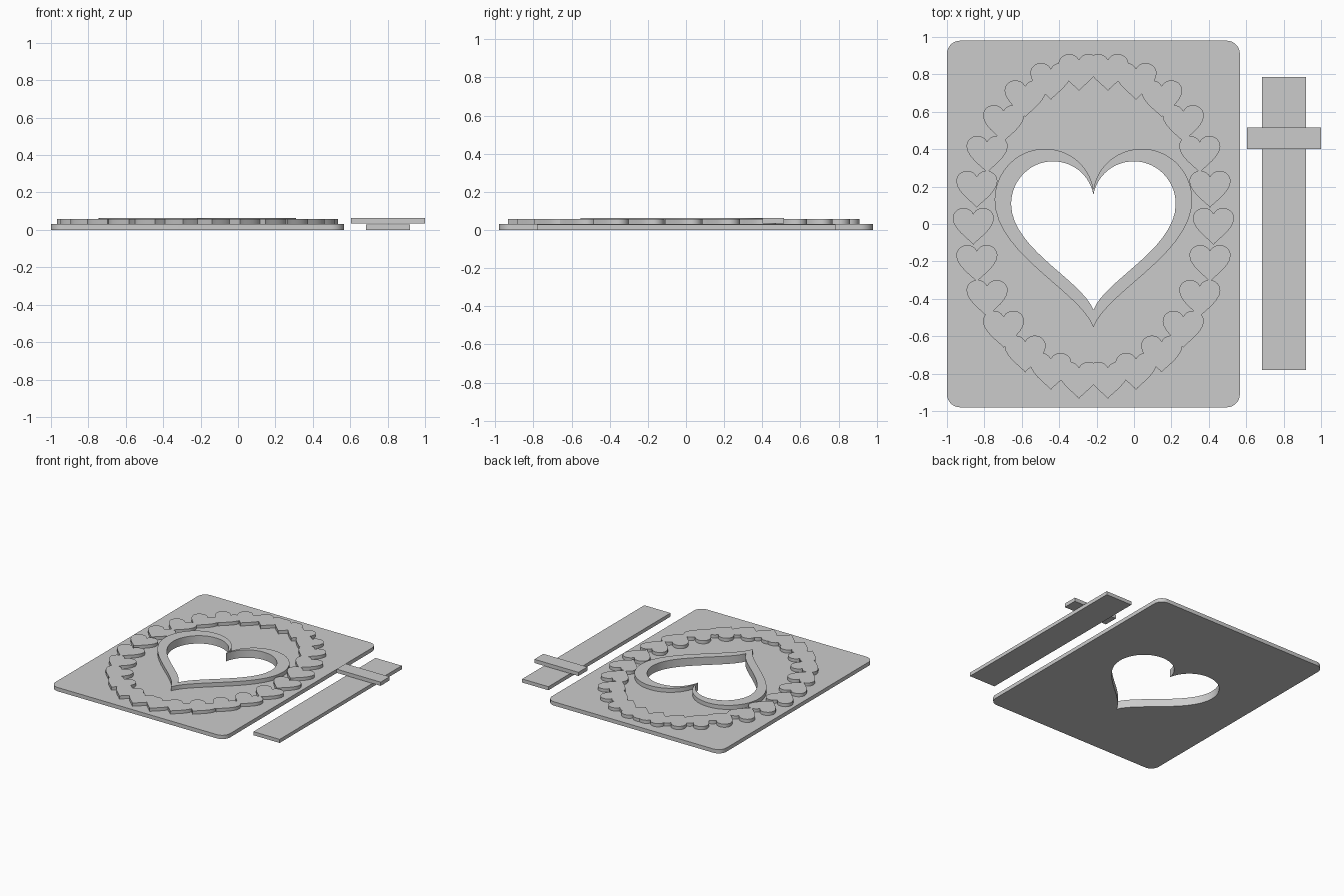
import bpy, bmesh, math
from mathutils import Vector
from mathutils.geometry import interpolate_bezier

cube = bpy.data.objects.get("Cube")
if cube:
    bpy.data.objects.remove(cube, do_unlink=True)

# Single flat colour
grey = bpy.data.materials.new("light_grey")
grey.use_nodes = True
colour = (0.6, 0.6, 0.6, 1)
grey.diffuse_color = colour
grey.node_tree.nodes["Principled BSDF"].inputs["Base Color"].default_value = colour

CX = -0.217         # middle of the card
CARD_TOP = 0.031


def heart(cleft, lobe, side, tip, bend_in, bend_out, steps=16):
    """Closed outline of a heart, mirrored from its right half."""
    (lx, ly), (sx, sy) = lobe, side
    curves = [
        ((0, cleft), bend_in, (lx * 0.46, ly), lobe),
        (lobe, (lx + (sx - lx) * 0.55, ly), (sx, sy + (ly - sy) * 0.55), side),
        (side, (sx, sy - (sy - tip) * 0.42), bend_out, (0, tip)),
    ]
    half = []
    for c in curves:
        half += interpolate_bezier(*[Vector((x, y, 0)) for x, y in c], steps)[:-1]
    half.append(Vector((0, tip, 0)))
    return half + [Vector((-p.x, p.y, 0)) for p in reversed(half[1:-1])]


def rounded_rect(cx, cy, hx, hy, r, steps=10):
    pts = []
    for quarter, (sx, sy) in enumerate([(1, 1), (-1, 1), (-1, -1), (1, -1)]):
        for i in range(steps + 1):
            a = (quarter + i / steps) * math.pi / 2
            pts.append(Vector((cx + sx * (hx - r) + r * math.cos(a),
                               cy + sy * (hy - r) + r * math.sin(a), 0)))
    return pts


def place(outline, x, y, scale=1):
    return [p * scale + Vector((x, y, 0)) for p in outline]


def slab(name, loops, z0, z1):
    """Fill the outlines (nested ones become holes) and extrude from z0 to z1."""
    bm = bmesh.new()
    edges = []
    for loop in loops:
        vs = [bm.verts.new((p.x, p.y, z0)) for p in loop]
        edges += [bm.edges.new((a, b)) for a, b in zip(vs, vs[1:] + vs[:1])]
    bmesh.ops.triangle_fill(bm, edges=edges, use_beauty=True, normal=(0, 0, 1))
    top = bmesh.ops.extrude_face_region(bm, geom=bm.faces[:], use_keep_orig=True)
    verts = [g for g in top["geom"] if isinstance(g, bmesh.types.BMVert)]
    bmesh.ops.translate(bm, verts=verts, vec=(0, 0, z1 - z0))
    bmesh.ops.recalc_face_normals(bm, faces=bm.faces[:])
    mesh = bpy.data.meshes.new(name)
    bm.to_mesh(mesh)
    bm.free()
    mesh.materials.append(grey)
    obj = bpy.data.objects.new(name, mesh)
    bpy.context.collection.objects.link(obj)
    return obj


def smooth(obj):
    bpy.ops.object.select_all(action='DESELECT')
    obj.select_set(True)
    bpy.context.view_layer.objects.active = obj
    bpy.ops.object.shade_smooth_by_angle(angle=math.radians(30))


def box(name, x0, x1, y0, y1, z0, z1):
    corners = [(x0, y0), (x1, y0), (x1, y1), (x0, y1)]
    return slab(name, [[Vector((x, y, 0)) for x, y in corners]], z0, z1)


# Card with heart window, and the raised rim around the window
window = heart(0.155, (0.217, 0.335), (0.44, 0.107), -0.46, (0.015, 0.25), (0.06, -0.30))
opening = place(window, CX, 0)
card = slab("card", [rounded_rect(CX, 0, 0.783, 0.98, 0.07), opening], 0, CARD_TOP)
rim = slab("window_rim", [place(window, CX, 0, 1.2), opening], CARD_TOP, 0.064)

# Oval garland of upright hearts; alternate hearts are merged into one solid
small = heart(0.054, (0.053, 0.0856), (0.11, 0.03), -0.111, (0.008, 0.07), (0.012, -0.09), 8)
COUNT = 26
ring = []
for i in range(COUNT):
    a = 2 * math.pi * i / COUNT
    ring.append(place(small, CX + 0.642 * math.cos(a), 0.829 * math.sin(a)))
garland = slab("heart_garland", ring[0::2], CARD_TOP, 0.057)
other = slab("garland_helper", ring[1::2], CARD_TOP, 0.057)
union = garland.modifiers.new("merge", 'BOOLEAN')
union.operation = 'UNION'
union.solver = 'EXACT'
union.object = other
bpy.context.view_layer.objects.active = garland
bpy.ops.object.modifier_apply(modifier=union.name)
bpy.data.objects.remove(other, do_unlink=True)

for part in (card, rim, garland):
    smooth(part)

# Separate stand: long strip with a short cross bar above it
box("stand_strip", 0.685, 0.92, -0.78, 0.785, 0, 0.029)
box("stand_cross_bar", 0.605, 1.0, 0.4, 0.515, 0.034, 0.064)
